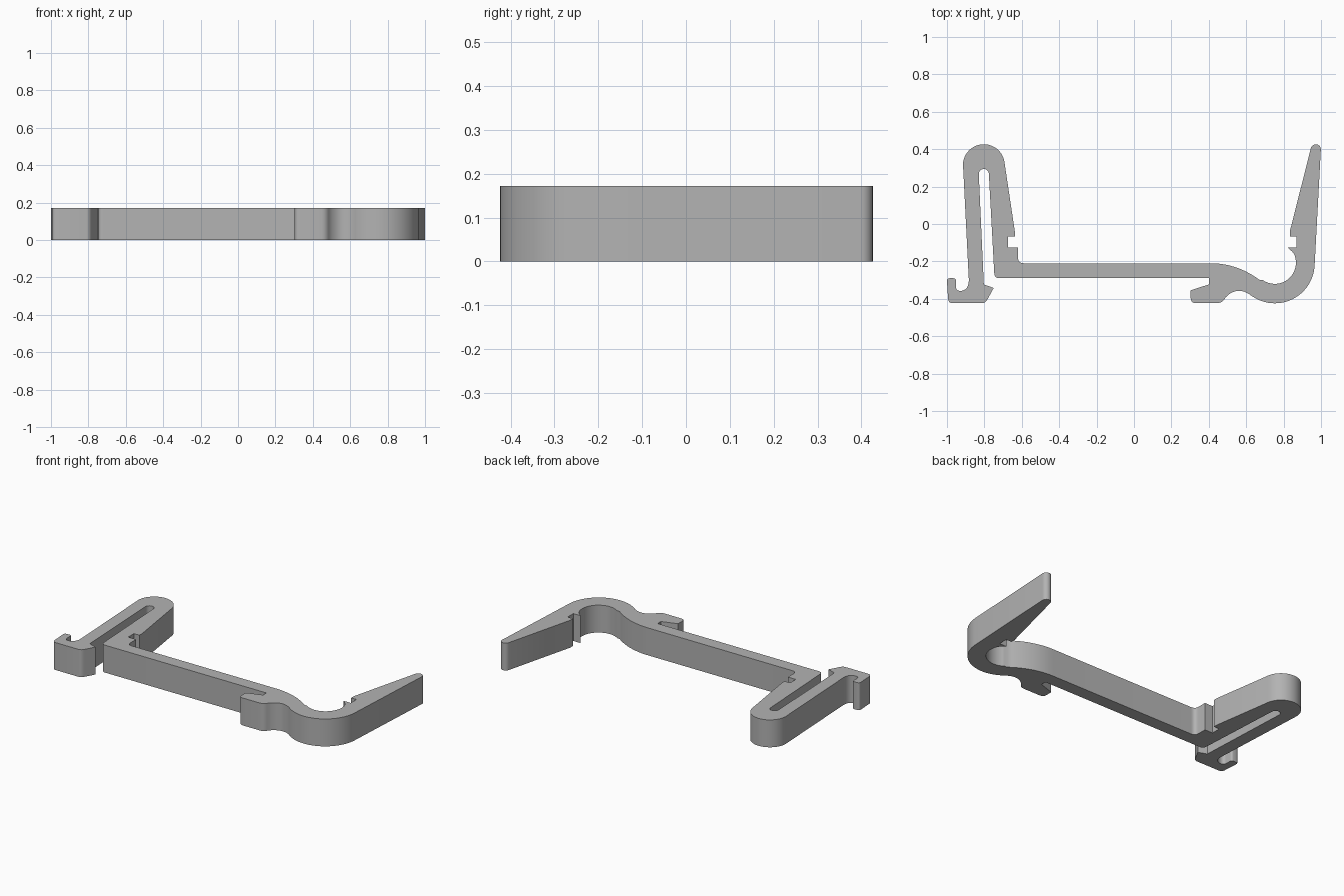
import bpy, bmesh, math

HEIGHT = 0.172
outline = []


def line(*pts):
    outline.extend(pts)


def arc(cx, cy, r, a0, a1, n=16):
    for i in range(n + 1):
        a = math.radians(a0 + (a1 - a0) * i / n)
        outline.append((cx + r * math.cos(a), cy + r * math.sin(a)))


def bend(p0, c, p1, n=8):
    for i in range(n + 1):
        t = i / n
        outline.append(tuple((1 - t) ** 2 * a + 2 * t * (1 - t) * b + t * t * d
                             for a, b, d in zip(p0, c, p1)))


# Left hook and its rounded notch
bend((-1.0, -0.305), (-1.0, -0.29), (-0.985, -0.29), 4)
bend((-0.965, -0.29), (-0.952, -0.29), (-0.952, -0.305), 4)
bend((-0.952, -0.335), (-0.952, -0.358), (-0.927, -0.358), 5)
bend((-0.927, -0.358), (-0.883, -0.355), (-0.883, -0.30), 6)
# Outer spring arm and rounded top
arc(-0.803, 0.315, 0.1115, 177, 10, 24)
# Inner arm with square latch notch
line((-0.637, -0.04), (-0.637, -0.068), (-0.675, -0.068), (-0.675, -0.125), (-0.62, -0.125))
bend((-0.62, -0.18), (-0.62, -0.21), (-0.59, -0.21), 6)
# Upper side of the bar, flowing into the round bight
bend((0.41, -0.21), (0.55, -0.21), (0.67, -0.298), 12)
arc(0.753, -0.207, 0.113, 235, 385, 22)
line((0.845, -0.147), (0.82, -0.125), (0.87, -0.125), (0.87, -0.068),
     (0.833, -0.068), (0.833, -0.04))
# Tapered right arm with rounded tip
arc(0.972, 0.399, 0.027, 166, -3, 12)
# Outer bight
arc(0.753, -0.211, 0.213, -3, -125, 24)
bend((0.631, -0.386), (0.555, -0.325), (0.490, -0.392), 10)
bend((0.490, -0.392), (0.475, -0.423), (0.445, -0.423), 5)
# Lower catch
bend((0.33, -0.423), (0.303, -0.423), (0.303, -0.395), 5)
line((0.303, -0.355), (0.4, -0.323), (0.4, -0.29))
# Lower side of the bar and the slot
bend((-0.72, -0.29), (-0.745, -0.29), (-0.747, -0.265), 5)
arc(-0.803, 0.267, 0.027, 2, 178, 12)
# Foot of the outer arm
line((-0.803, -0.323), (-0.75, -0.342))
bend((-0.783, -0.402), (-0.793, -0.423), (-0.81, -0.423), 4)
bend((-0.97, -0.423), (-0.992, -0.423), (-0.994, -0.40), 4)

# Drop points that coincide with their predecessor
clean = [p for i, p in enumerate(outline) if math.dist(p, outline[i - 1]) > 1e-4]

# Extruded clip body
bm = bmesh.new()
base = bm.faces.new([bm.verts.new((x, y, 0)) for x, y in clean])
top = bmesh.ops.extrude_face_region(bm, geom=[base], use_keep_orig=True)
bmesh.ops.translate(bm, vec=(0, 0, HEIGHT),
                    verts=[g for g in top["geom"] if isinstance(g, bmesh.types.BMVert)])
bmesh.ops.recalc_face_normals(bm, faces=bm.faces)
mesh = bpy.data.meshes.new("clip_body")
bm.to_mesh(mesh)
bm.free()

grey = bpy.data.materials.new("grey plastic")
grey.diffuse_color = (0.45, 0.45, 0.45, 1)
mesh.materials.append(grey)
clip = bpy.data.objects.new("clip_body", mesh)
bpy.context.collection.objects.link(clip)
bpy.context.view_layer.objects.active = clip
clip.select_set(True)
bpy.ops.object.shade_smooth_by_angle(angle=math.radians(30))
